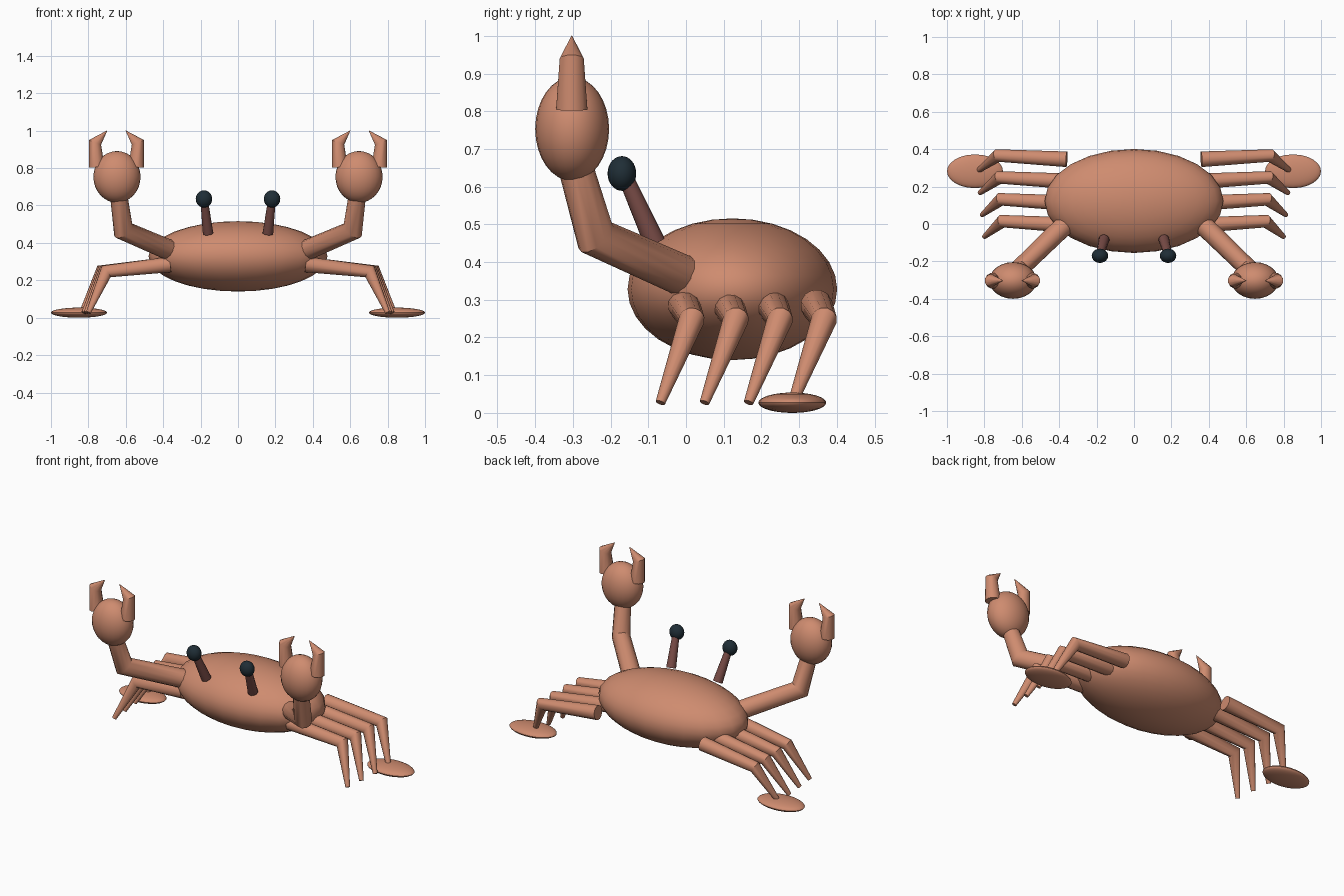
import bpy, bmesh, math
from mathutils import Vector

if "Cube" in bpy.data.objects:
    bpy.data.objects.remove(bpy.data.objects["Cube"])


def material(name, rgb):
    m = bpy.data.materials.new(name)
    m.diffuse_color = (*rgb, 1)
    m.use_nodes = True
    m.node_tree.nodes["Principled BSDF"].inputs["Base Color"].default_value = m.diffuse_color
    return m


SHELL = material("coral shell", (0.62, 0.26, 0.16))
STALK = material("dark red stalk", (0.20, 0.075, 0.065))
EYE = material("dark slate", (0.014, 0.027, 0.037))


def finish(bm, name, mat):
    bmesh.ops.recalc_face_normals(bm, faces=bm.faces)
    mesh = bpy.data.meshes.new(name)
    bm.to_mesh(mesh)
    bm.free()
    mesh.materials.append(mat)
    ob = bpy.data.objects.new(name, mesh)
    bpy.context.collection.objects.link(ob)
    bpy.ops.object.select_all(action='DESELECT')
    ob.select_set(True)
    bpy.context.view_layer.objects.active = ob
    bpy.ops.object.shade_smooth_by_angle(angle=math.radians(36))
    return ob


def ellipsoid(name, centre, radii, mat=SHELL):
    bm = bmesh.new()
    bmesh.ops.create_uvsphere(bm, u_segments=24, v_segments=16, radius=1)
    for v in bm.verts:
        v.co = Vector(c + r * p for c, r, p in zip(centre, radii, v.co))
    return finish(bm, name, mat)


def limb(name, path, radii, mat=SHELL, sides=12):
    """Tapered tube along a path with mitred bends and flat ends."""
    pts = [Vector(p) for p in path]
    dirs = [(b - a).normalized() for a, b in zip(pts, pts[1:])]
    side = dirs[0].orthogonal().normalized()
    bm = bmesh.new()
    rings = []
    for i, (p, r) in enumerate(zip(pts, radii)):
        d_in = dirs[max(i - 1, 0)]
        d_out = dirs[min(i, len(dirs) - 1)]
        if i > 1:
            side = dirs[i - 2].rotation_difference(d_in) @ side
        up = d_in.cross(side)
        plane = (d_in + d_out).normalized()
        ring = []
        for k in range(sides):
            a = 2 * math.pi * k / sides
            off = r * (math.cos(a) * side + math.sin(a) * up)
            off -= d_in * (off.dot(plane) / d_in.dot(plane))
            ring.append(bm.verts.new(p + off))
        rings.append(ring)
    for a, b in zip(rings, rings[1:]):
        for k in range(sides):
            j = (k + 1) % sides
            bm.faces.new((a[k], a[j], b[j], b[k]))
    bm.faces.new(rings[0])
    bm.faces.new(rings[-1])
    return finish(bm, name, mat)


# Body shell
ellipsoid("body", (0, 0.123, 0.328), (0.478, 0.278, 0.188))

for label, s in (("left", -1), ("right", 1)):
    # Four bent walking legs
    for i in range(4):
        y = 0.117 * i
        limb(f"{label}_leg_{i + 1}",
             [(s * 0.36, y - 0.005, 0.285),
              (s * (0.705 + 0.008 * i), y + 0.015, 0.247),
              (s * (0.80 + 0.012 * i), y - 0.068, 0.027)],
             [0.043, 0.034, 0.013])

    # Paddle foot under the rear leg
    ellipsoid(f"{label}_paddle", (s * 0.85, 0.282, 0.027), (0.15, 0.09, 0.027))

    # Raised claw arm
    limb(f"{label}_arm",
         [(s * 0.375, -0.01, 0.365), (s * 0.613, -0.24, 0.467),
          (s * 0.64, -0.298, 0.67)],
         [0.055, 0.052, 0.046])
    ellipsoid(f"{label}_claw_palm", (s * 0.647, -0.302, 0.753),
              (0.126, 0.098, 0.138))

    # Two hooked claw fingers
    for side_name, t in (("inner", -1), ("outer", 1)):
        def at(dx, z):
            return (s * 0.65 + s * t * dx, -0.303, z)
        limb(f"{label}_{side_name}_finger",
             [at(0.105, 0.805), at(0.115, 0.937), at(0.05, 1.0)],
             [0.043, 0.033, 0.001])

    # Eye on its stalk
    limb(f"{label}_eye_stalk",
         [(s * 0.16, -0.083, 0.452), (s * 0.18, -0.158, 0.62)],
         [0.029, 0.021], STALK)
    ellipsoid(f"{label}_eye", (s * 0.182, -0.17, 0.635),
              (0.044, 0.038, 0.046), EYE)
